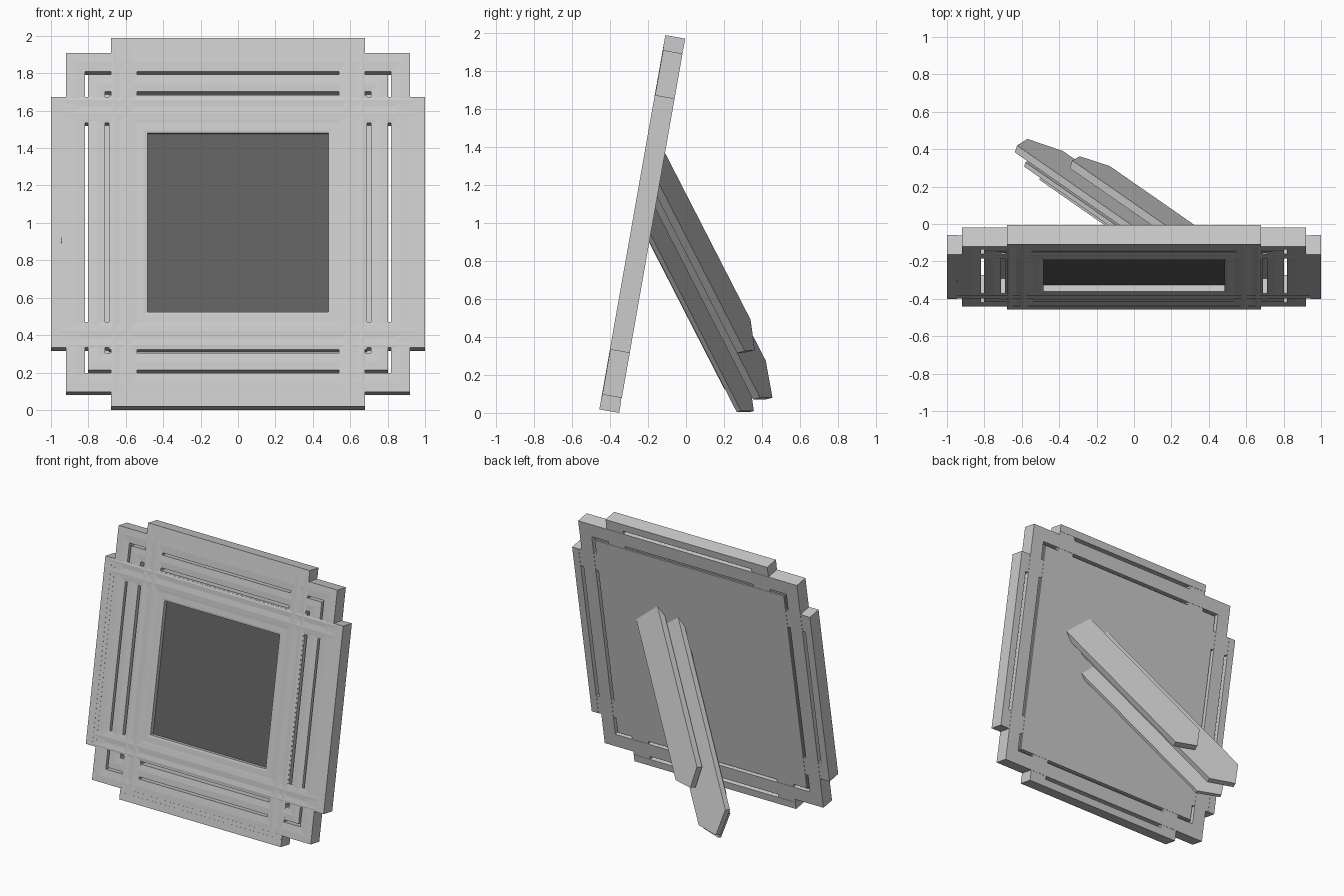
import bpy, bmesh
from math import radians, sin, cos, pi
from mathutils import Vector, Matrix

if "Cube" in bpy.data.objects:
    bpy.data.objects.remove(bpy.data.objects["Cube"])

TILT = radians(10)
T = 0.106                                   # frame thickness
# frame space: x across, y up the frame, z from back face to front
FRAME = Matrix.Translation((0, -0.178, sin(pi / 2 - TILT))) @ Matrix.Rotation(pi / 2 - TILT, 4, 'X')


def make(name, bm, matrix=None):
    if matrix:
        bm.transform(matrix)
    bmesh.ops.recalc_face_normals(bm, faces=bm.faces)
    me = bpy.data.meshes.new(name)
    bm.to_mesh(me)
    bm.free()
    ob = bpy.data.objects.new(name, me)
    bpy.context.collection.objects.link(ob)
    return ob


def loft(bm, loops, closed):
    """Skin equal-length loops; cap the ends when not closed."""
    rows = [[bm.verts.new(p) for p in l] for l in loops]
    n, m = len(rows), len(rows[0])
    for i in range(n if closed else n - 1):
        a, b = rows[i], rows[(i + 1) % n]
        for j in range(m):
            k = (j + 1) % m
            bm.faces.new((a[j], a[k], b[k], b[j]))
    if not closed:
        bm.faces.new(rows[0])
        bm.faces.new(rows[-1][::-1])


def square_ring(name, profile):
    """Mitred square frame from (distance, depth) profile points."""
    bm = bmesh.new()
    corners = [(1, 1), (-1, 1), (-1, -1), (1, -1)]
    loft(bm, [[(sx * r, sy * r, w) for r, w in profile] for sx, sy in corners], True)
    return make(name, bm, FRAME)


def four_boards(name, profile, half):
    """One straight moulding repeated on all four sides."""
    for i, side in enumerate(("right", "top", "left", "bottom")):
        bm = bmesh.new()
        loft(bm, [[(r, y, w) for r, w in profile] for y in (-half, half)], False)
        make(f"{side}_{name}", bm, FRAME @ Matrix.Rotation(i * pi / 2, 4, 'Z'))


def rect(r0, r1, w0, w1):
    return [(r0, w0), (r1, w0), (r1, w1), (r0, w1)]


def slab(name, half, w0, w1):
    bm = bmesh.new()
    bmesh.ops.create_cube(bm, size=1)
    bm.transform(Matrix.Translation((0, 0, (w0 + w1) / 2)) @ Matrix.Diagonal((2 * half, 2 * half, w1 - w0, 1)))
    return make(name, bm, FRAME)


# crossing mouldings with a shallow rippled front
four_boards("crossing_board", [(0.54, 0.002), (0.68, 0.002), (0.68, T - 0.003), (0.665, T),
                               (0.63, T - 0.003), (0.59, T), (0.56, T - 0.002), (0.54, T - 0.004)], 1.0)

# outer edge boards, with a groove open to the back
four_boards("edge_board", rect(0.945, 1.0, 0, T), 0.68)
four_boards("edge_filler", rect(0.915, 0.945, 0.05, T - 0.001), 0.68)

# nested square frames separated by narrow slots
square_ring("outer_frame", [(0.818, 0), (0.92, 0), (0.92, T - 0.002), (0.87, T - 0.001), (0.818, T - 0.004)])
square_ring("middle_frame", [(0.71, 0.01), (0.802, 0.01), (0.802, T - 0.004), (0.755, T - 0.002), (0.71, T - 0.005)])
square_ring("inner_frame", [(0.485, 0.01), (0.69, 0.01), (0.69, T - 0.005), (0.6, T - 0.004),
                            (0.53, T - 0.004), (0.5, T - 0.004), (0.485, T - 0.007)])

# back panel and dark picture pane
slab("back_panel", 0.795, 0, 0.02)
pane = slab("picture_pane", 0.5, 0.02, T - 0.04)
dark = bpy.data.materials.new("dark_pane")
dark.diffuse_color = (0.12, 0.12, 0.12, 1)
dark.use_nodes = True
dark.node_tree.nodes["Principled BSDF"].inputs["Base Color"].default_value = dark.diffuse_color
pane.data.materials.append(dark)

# diagonal stand planks, each running from a pointed foot up to the back panel
RUN = Vector((-0.64, 0.445, -0.868))
NORMAL = Vector((0.316, 0.92, 0.24)).normalized()


def to_panel(p):
    """Slide a point up the plank until it meets the back panel."""
    t = (p.y + 0.357 - 0.1763 * p.z) / (0.445 + 0.1763 * 0.868)
    return p - RUN * t


def plank(name, p1, p2, p3, thick):
    p1, p2, p3 = map(Vector, (p1, p2, p3))
    loops = []
    for off in (0, -thick):
        q = [p + NORMAL * off for p in (p1, p2, p3)]
        loops.append([to_panel(q[0]), *q, to_panel(q[2])])
    bm = bmesh.new()
    loft(bm, loops, False)
    make(name, bm)


plank("short_rear_plank", (-0.33, 0.34, 0.49), (-0.29, 0.362, 0.33), (-0.13, 0.31, 0.325), 0.045)
plank("long_rear_plank", (-0.625, 0.42, 0.274), (-0.57, 0.455, 0.08), (-0.38, 0.39, 0.08), 0.04)
plank("long_inner_plank", (-0.58, 0.33, 0.20), (-0.52, 0.357, 0.01), (-0.35, 0.29, 0.01), 0.025)
plank("short_inner_plank", (-0.50, 0.255, 0.30), (-0.46, 0.262, 0.14), (-0.30, 0.22, 0.13), 0.02)
